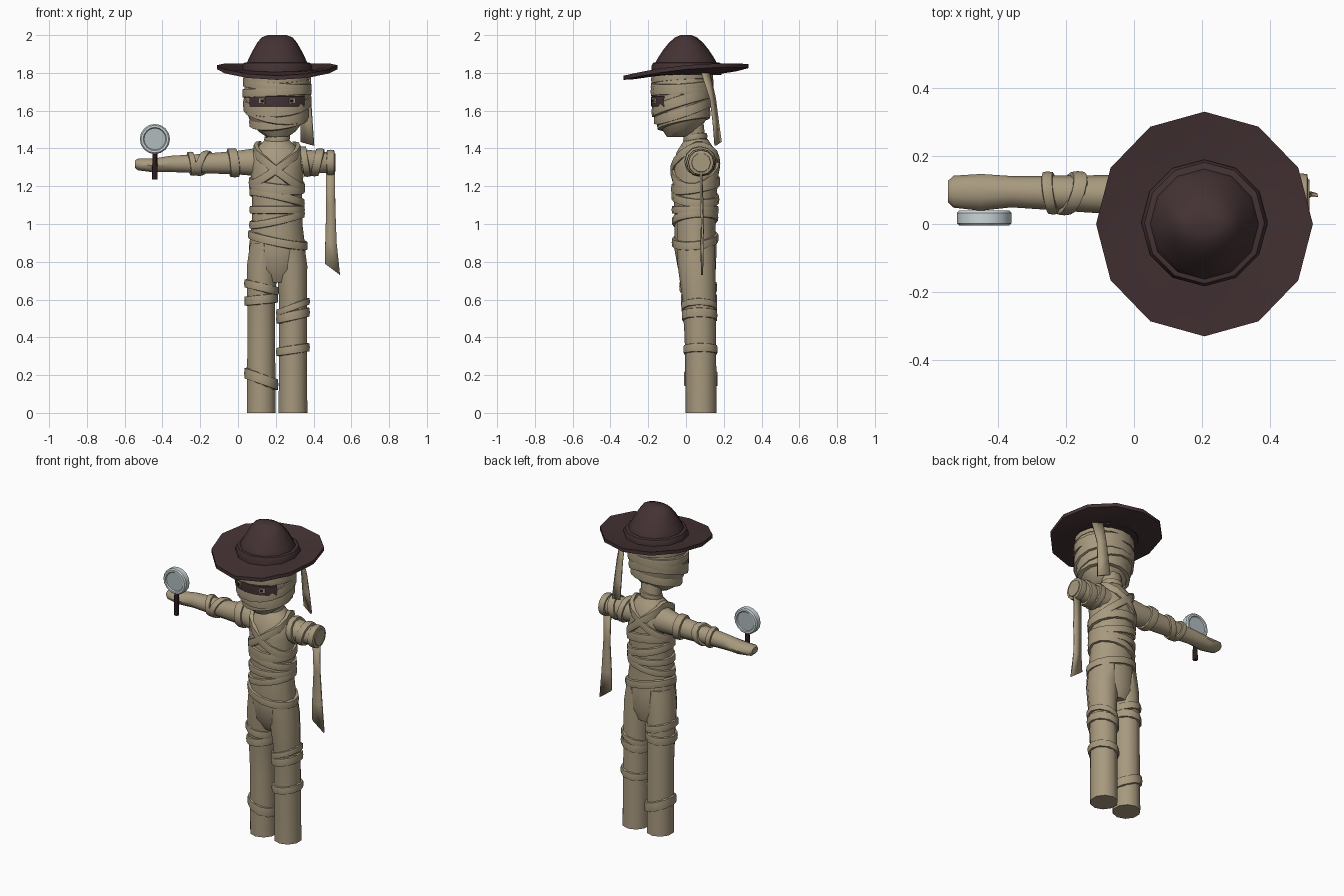
import bpy, bmesh
from math import sin, cos, pi, radians

if "Cube" in bpy.data.objects:
    bpy.data.objects.remove(bpy.data.objects["Cube"])


def material(name, rgb):
    m = bpy.data.materials.new(name)
    m.diffuse_color = (*rgb, 1)
    m.use_nodes = True
    m.node_tree.nodes["Principled BSDF"].inputs["Base Color"].default_value = m.diffuse_color
    return m


LINEN = material("linen", (0.39, 0.32, 0.21))
FELT = material("dark felt", (0.058, 0.032, 0.034))
WOOD = material("dark wood", (0.045, 0.02, 0.022))
METAL = material("pale metal", (0.60, 0.67, 0.69))
GLASS = material("glass", (0.44, 0.50, 0.51))
BLACK = material("black", (0.01, 0.01, 0.01))

# maps (a, b, t) to world, t running along the named axis
AXES = {'z': lambda a, b, t: (a, b, t),
        'x': lambda a, b, t: (t, a, b),
        'y': lambda a, b, t: (b, t, a)}


def finish(name, bm, mat):
    bmesh.ops.recalc_face_normals(bm, faces=bm.faces[:])
    me = bpy.data.meshes.new(name)
    bm.to_mesh(me)
    bm.free()
    me.materials.append(mat)
    ob = bpy.data.objects.new(name, me)
    bpy.context.collection.objects.link(ob)
    bpy.ops.object.select_all(action='DESELECT')
    bpy.context.view_layer.objects.active = ob
    ob.select_set(True)
    bpy.ops.object.shade_smooth_by_angle(angle=radians(42))
    return ob


def skin(bm, rings, wrap_around=True):
    n = len(rings[0])
    for r, s in zip(rings, rings[1:]):
        for i in range(n if wrap_around else n - 1):
            j = (i + 1) % n
            bm.faces.new((r[i], r[j], s[j], s[i]))


def loft(name, stations, mat=LINEN, n=12, axis='z', phase=0.0):
    """Closed tube through stations (t, centre a, centre b, radius a, radius b)."""
    bm = bmesh.new()
    rings = []
    for t, ca, cb, ra, rb in stations:
        angles = [2 * pi * (i + phase) / n for i in range(n)]
        rings.append([bm.verts.new(AXES[axis](ca + ra * cos(q), cb + rb * sin(q), t)) for q in angles])
    skin(bm, rings)
    bm.faces.new(rings[0])
    bm.faces.new(rings[-1])
    return finish(name, bm, mat)


def section(stations, t):
    t = min(max(t, stations[0][0]), stations[-1][0])
    for p, q in zip(stations, stations[1:]):
        if t <= q[0]:
            f = (t - p[0]) / (q[0] - p[0])
            return [u + (v - u) * f for u, v in zip(p[1:], q[1:])]


def bandage(name, stations, t0, h, ta=0, tb=0, d=0.014, axis='z', mat=LINEN, n=16, arc=None):
    """Raised strip hugging a lofted part, slanted by ta and tb; arc limits it to some degrees."""
    bm = bmesh.new()
    lo, hi = arc or (0, 360)
    count = n + 1 if arc else n
    rings = []
    for k, out in ((-.5, -.012), (-.42, d * .8), (0, d), (.42, d * .8), (.5, -.012)):
        ring = []
        for i in range(count):
            q = radians(lo + (hi - lo) * i / n)
            t = t0 + ta * cos(q) + tb * sin(q)
            ca, cb, ra, rb = section(stations, t)
            ring.append(bm.verts.new(AXES[axis](ca + (ra + out) * cos(q), cb + (rb + out) * sin(q), t + k * h)))
        rings.append(ring)
    skin(bm, rings + [rings[0]], not arc)
    return finish(name, bm, mat)


def strip(name, pairs, thick=0.01):
    bm = bmesh.new()
    skin(bm, [[bm.verts.new(p) for p in pair] for pair in pairs], False)
    ob = finish(name, bm, LINEN)
    mod = ob.modifiers.new("thickness", 'SOLIDIFY')
    mod.thickness, mod.offset = thick, 0


def plate(name, loc, size, turn, mat):
    bm = bmesh.new()
    bmesh.ops.create_cube(bm, size=1)
    bmesh.ops.scale(bm, vec=size, verts=bm.verts)
    ob = finish(name, bm, mat)
    ob.location, ob.rotation_euler.z = loc, turn


X = 0.207  # centre line of the body

# legs with bandages (height, width, slant)
leg_wraps = {-1: [(.665, .05, -.02), (.60, .055, .008), (.18, .065, -.03)],
             1: [(.56, .04, .03), (.515, .055, .018), (.335, .05, .012)]}
for side, label in ((-1, "left"), (1, "right")):
    cx = X + side * .084
    leg = [(0, cx, .08, .08, .082), (.4, cx, .076, .077, .083), (.62, cx, .068, .078, .09),
           (.78, X + side * .078, .056, .086, .10), (.9, X + side * .068, .05, .078, .10)]
    loft(label + "_leg", leg, n=10, phase=.5)
    for i, (z, h, s) in enumerate(leg_wraps[side]):
        bandage(f"{label}_leg_wrap_{i}", leg, z, h, ta=s, d=.012, n=10)

# torso and its bandages
torso = [(.69, X, .07, .09, .07), (.76, X, .058, .15, .10), (.87, X, .05, .15, .112),
         (1.0, X, .047, .134, .108), (1.15, X, .05, .132, .114), (1.3, X, .05, .142, .12),
         (1.38, X, .055, .14, .105), (1.42, X, .055, .09, .08), (1.45, X, .055, .06, .06)]
loft("torso", torso)
for i, (z, h, ta, tb) in enumerate([(1.205, .06, -.015, .02), (1.14, .05, -.03, -.01), (1.075, .045, 0, 0),
                                    (1.025, .045, .03, .01), (.915, .05, -.03, .012),
                                    (1.30, .06, -.11, .02), (1.31, .055, .10, .02)]):
    bandage(f"torso_wrap_{i}", torso, z, h, ta, tb)

# whole arm reaching out, and the short arm
arm = [(-.546, .095, 1.317, .032, .02), (-.53, .095, 1.315, .047, .032), (-.45, .093, 1.31, .054, .038),
       (-.36, .095, 1.318, .046, .045), (-.2, .09, 1.32, .052, .053), (0, .085, 1.325, .06, .066),
       (.1, .07, 1.328, .08, .078), (.2, .06, 1.33, .08, .08)]
loft("long_arm", arm, axis='x', n=10)
for i, (x, h, s) in enumerate([(-.025, .055, -.008), (-.185, .045, .02), (-.245, .035, -.008)]):
    bandage(f"long_arm_wrap_{i}", arm, x, h, s, s, d=.013, axis='x', n=12)
stump = [(.2, .06, 1.335, .085, .08), (.34, .075, 1.33, .074, .07), (.5, .08, 1.325, .056, .055),
         (.516, .08, 1.325, .05, .05)]
loft("short_arm", stump, axis='x', n=10)
for i, (x, h, s) in enumerate([(.355, .04, -.012), (.42, .05, .015), (.49, .045, 0)]):
    bandage(f"short_arm_wrap_{i}", stump, x, h, 0, s, d=.012, axis='x', n=12)

# neck
neck = [(1.38, X, .06, .066, .062), (1.45, X, .05, .058, .055), (1.54, X, .035, .07, .06)]
loft("neck", neck, n=10)
bandage("neck_wrap_0", neck, 1.455, .035, .008, .01, d=.01, n=12)
bandage("neck_wrap_1", neck, 1.42, .03, -.006, 0, d=.01, n=12)

# head with bandages leaving a dark gap for the eyes
head = [(1.46, X, -.05, .055, .05), (1.49, X, -.03, .098, .09), (1.55, X, -.026, .145, .132),
        (1.61, X, -.024, .167, .152), (1.68, X, -.02, .174, .157), (1.76, X, -.02, .17, .155),
        (1.83, X, -.015, .15, .145)]
loft("head", head, n=16)
for i, (z, h, ta, tb) in enumerate([(1.775, .05, .012, .01), (1.735, .05, -.015, .01), (1.70, .05, .008, 0),
                                    (1.645, .065, .01, .05), (1.605, .06, -.018, .05),
                                    (1.555, .06, .015, .03)]):
    bandage(f"head_wrap_{i}", head, z, h, ta, tb, d=.011)
bandage("eye_gap", head, 1.648, .066, d=.009, mat=FELT, n=10, arc=(215, 325))
for s in (-1, 1):
    plate("eye", (X + s * .08, -.170, 1.652), (.036, .009, .028), s * .42, LINEN)
    plate("pupil", (X + s * .079, -.174, 1.652), (.016, .009, .016), s * .42, BLACK)

# loose bandage ends at the back of the head and on the short arm
strip("head_tail", [((.335, .125, 1.80), (.385, .085, 1.80)), ((.335, .155, 1.66), (.385, .13, 1.66)),
                    ((.333, .17, 1.54), (.393, .145, 1.54)), ((.332, .185, 1.435), (.402, .155, 1.415))])
strip("arm_tail", [((.465, .08, 1.30), (.513, .08, 1.30)), ((.467, .088, 1.1), (.515, .08, 1.1)),
                   ((.462, .08, .9), (.522, .09, .9)), ((.46, .085, .79), (.54, .085, .73))])

# hat brim: sides curl up, front dips
bm = bmesh.new()
rings = []
for r, lift in ((.14, -.01), (.14, .012), (.20, .012), (.27, .013), (.33, .016),
                (.33, -.006), (.27, -.012), (.20, -.012)):
    f = max(0, (r - .14) / .19)
    rings.append([bm.verts.new((X + r * .965 * cos(q), r * sin(q),
                                1.80 + lift + f * (.031 * sin(q) + .025 * cos(q) ** 2)))
                  for q in [2 * pi * i / 12 for i in range(12)]])
skin(bm, rings + [rings[0]])
finish("hat_brim", bm, FELT)

# hat crown with a band at the foot
loft("hat_crown", [(1.79, X, 0, .17, .172), (1.85, X, 0, .162, .165), (1.88, X, 0, .148, .148),
                   (1.92, X, 0, .128, .122), (1.96, X, 0, .105, .09), (1.988, X, 0, .082, .058),
                   (2.0, X, 0, .05, .028)], FELT)
loft("hat_band", [(1.79, X, .003, .184, .184), (1.835, X, .003, .186, .186), (1.853, X, .003, .176, .178),
                  (1.856, X, .003, .16, .16)], FELT)

# magnifying glass
GX, GZ = -.44, 1.45
loft("lens_frame", [(t, GZ, GX, r, r) for t, r in ((.003, .056), (-.005, .062), (-.005, .073), (.002, .08),
                                                   (.033, .08), (.04, .073), (.04, .062), (.032, .056))],
     METAL, n=16, axis='y')
loft("lens", [(.001, GZ, GX, .058, .058), (.034, GZ, GX, .058, .058)], GLASS, n=16, axis='y')
loft("glass_handle", [(1.235, GX, .018, .015, .015), (1.378, GX, .018, .013, .013)], WOOD, n=8)
